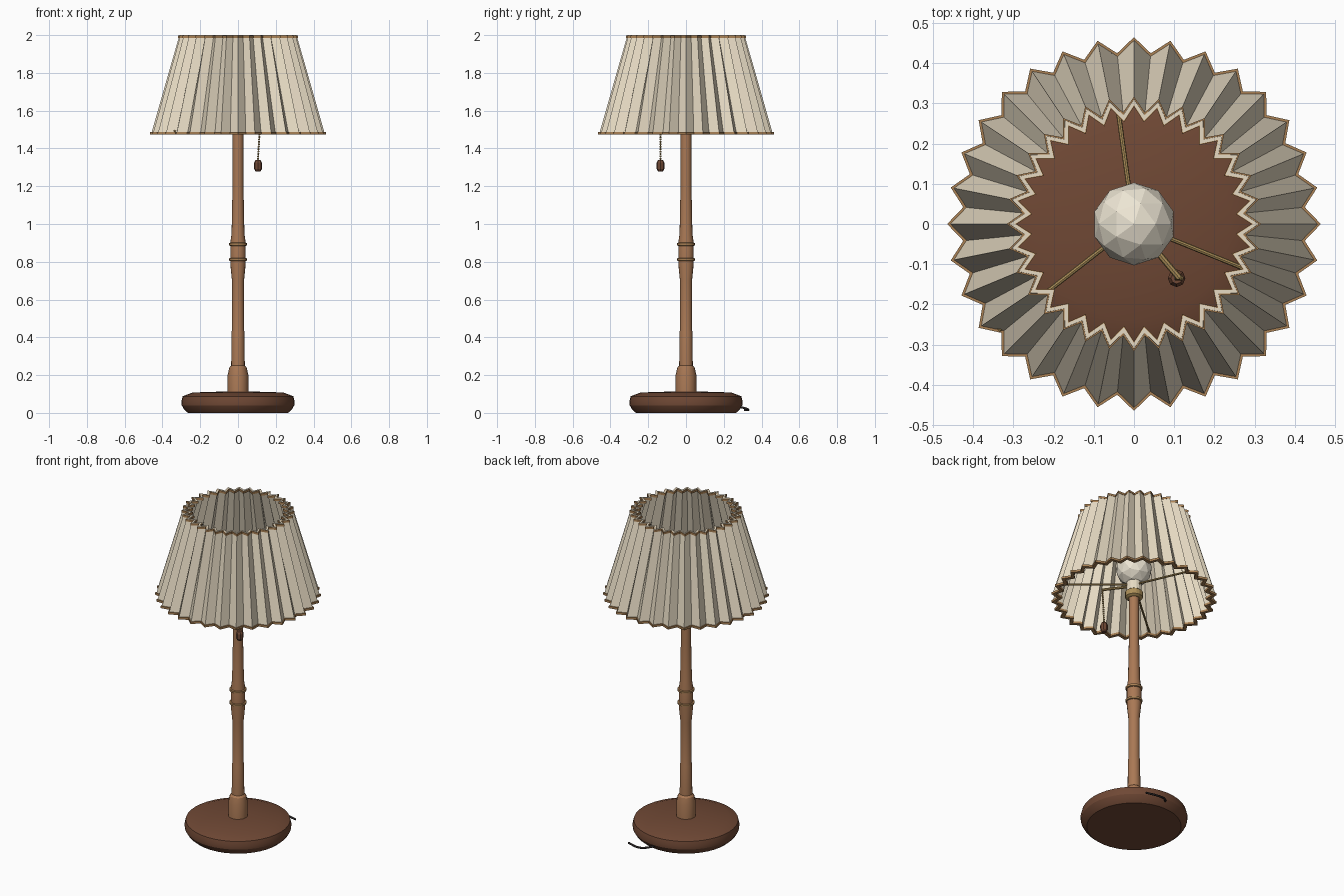
import bpy, bmesh, math
from mathutils import Vector, Matrix

if "Cube" in bpy.data.objects:
    bpy.data.objects.remove(bpy.data.objects["Cube"])


def material(name, rgb):
    m = bpy.data.materials.new(name)
    m.diffuse_color = (*rgb, 1)
    m.use_nodes = True
    m.node_tree.nodes["Principled BSDF"].inputs["Base Color"].default_value = m.diffuse_color
    return m


WOOD = material("wood", (0.40, 0.19, 0.09))
DARK = material("dark_wood", (0.16, 0.065, 0.035))
CREAM = material("cream_fabric", (0.80, 0.71, 0.55))
GLASS = material("bulb_glass", (0.85, 0.79, 0.66))
BRASS = material("brass", (0.42, 0.28, 0.10))
TRIM = material("trim", (0.40, 0.22, 0.09))
BLACK = material("cord_black", (0.025, 0.02, 0.02))


def finish(bm, name, mat, smooth=None):
    bmesh.ops.recalc_face_normals(bm, faces=bm.faces)
    me = bpy.data.meshes.new(name)
    bm.to_mesh(me)
    bm.free()
    me.materials.append(mat)
    ob = bpy.data.objects.new(name, me)
    bpy.context.collection.objects.link(ob)
    if smooth:
        bpy.ops.object.select_all(action='DESELECT')
        ob.select_set(True)
        bpy.context.view_layer.objects.active = ob
        bpy.ops.object.shade_smooth_by_angle(angle=math.radians(smooth))
    return ob


def revolve(name, profile, sides, mat, at=(0, 0), closed=False, pleat=0, smooth=None):
    """Turn (radius, z) points about z; pleat alternates the radius in and out."""
    bm = bmesh.new()
    rings = []
    for i in range(sides):
        a = 2 * math.pi * i / sides
        d = pleat if i % 2 == 0 else -pleat
        rings.append([bm.verts.new((at[0] + (r + d) * math.cos(a),
                                    at[1] + (r + d) * math.sin(a), z)) for r, z in profile])
    n = len(profile)
    for i in range(sides):
        p, q = rings[i], rings[(i + 1) % sides]
        for j in range(n if closed else n - 1):
            k = (j + 1) % n
            bm.faces.new((p[j], q[j], q[k], p[k]))
    if not closed:
        bm.faces.new([r[0] for r in rings])
        bm.faces.new([r[-1] for r in rings])
    return finish(bm, name, mat, smooth)


def rod(name, p, q, radius, mat, sides=8):
    p, q = Vector(p), Vector(q)
    d = q - p
    bm = bmesh.new()
    mtx = Matrix.Translation((p + q) / 2) @ d.to_track_quat('Z', 'Y').to_matrix().to_4x4()
    bmesh.ops.create_cone(bm, cap_ends=True, segments=sides, radius1=radius,
                          radius2=radius, depth=d.length, matrix=mtx)
    return finish(bm, name, mat)


# Base and turned post
revolve("base", [(0.265, 0), (0.285, 0.018), (0.298, 0.04), (0.30, 0.06), (0.293, 0.088),
                 (0.24, 0.108), (0.05, 0.114)], 40, DARK, smooth=20)
revolve("post", [(0.055, 0.10), (0.055, 0.20), (0.046, 0.24), (0.036, 0.25), (0.034, 0.43),
                 (0.032, 0.44), (0.032, 0.70), (0.041, 0.79), (0.041, 0.90), (0.034, 0.95),
                 (0.029, 1.20), (0.029, 1.50)], 16, WOOD, smooth=25)
for i, z in enumerate((0.812, 0.893)):
    revolve(f"post_ring_{i + 1}", [(0.040, z - 0.009), (0.047, z - 0.006), (0.048, z + 0.006),
                                   (0.040, z + 0.009)], 16, TRIM, smooth=25)

# Lamp holder and bulb
revolve("collar", [(0.038, 1.475), (0.05, 1.482), (0.05, 1.515), (0.042, 1.522)], 16, BRASS)
revolve("socket", [(0.043, 1.515), (0.043, 1.60)], 16, CREAM)
bm = bmesh.new()
bmesh.ops.create_icosphere(bm, subdivisions=2, radius=0.103,
                           matrix=Matrix.Translation((0, 0, 1.665)))
finish(bm, "bulb", GLASS)

# Pleated shade with trim along both edges
revolve("shade", [(0.441, 1.476), (0.291, 2.0), (0.277, 2.0), (0.427, 1.476)],
        64, CREAM, closed=True, pleat=0.019)
for name, r, z in (("bottom", 0.434, 1.474), ("top", 0.286, 1.985)):
    revolve(f"shade_trim_{name}", [(r + 0.012, z), (r + 0.012, z + 0.013),
                                   (r - 0.013, z + 0.013), (r - 0.013, z)],
            64, TRIM, closed=True, pleat=0.019)

# Three shade support arms
for i in range(3):
    a = math.radians(98 + 120 * i)
    c, s = math.cos(a), math.sin(a)
    rod(f"shade_arm_{i + 1}", (0.03 * c, 0.03 * s, 1.56), (0.428 * c, 0.428 * s, 1.49), 0.006, BRASS)

# Pull switch: arm, beaded chain and knob
rod("switch_arm", (0.02, -0.024, 1.555), (0.113, -0.135, 1.55), 0.008, BRASS)
bm = bmesh.new()
for i in range(17):
    t = i / 16
    bmesh.ops.create_icosphere(bm, subdivisions=1, radius=0.0065, matrix=Matrix.Translation(
        (0.118 - 0.012 * t, -0.135, 1.55 - 0.205 * t)))
finish(bm, "pull_chain", BRASS)
revolve("pull_knob", [(0.013, 1.278), (0.021, 1.292), (0.022, 1.322), (0.014, 1.338)],
        8, DARK, at=(0.106, -0.135))

# Power cord leaving the back of the base
curve = bpy.data.curves.new("power_cord", 'CURVE')
curve.dimensions = '3D'
curve.bevel_depth = 0.006
curve.bevel_resolution = 1
curve.resolution_u = 4
spline = curve.splines.new('BEZIER')
path = [(0, 0.27, 0.035), (0.04, 0.315, 0.024), (0.09, 0.33, 0.016), (0.175, 0.312, 0.016)]
spline.bezier_points.add(len(path) - 1)
for bp, co in zip(spline.bezier_points, path):
    bp.co = co
    bp.handle_left_type = bp.handle_right_type = 'AUTO'
curve.use_fill_caps = True
curve.materials.append(BLACK)
bpy.context.collection.objects.link(bpy.data.objects.new("power_cord", curve))
